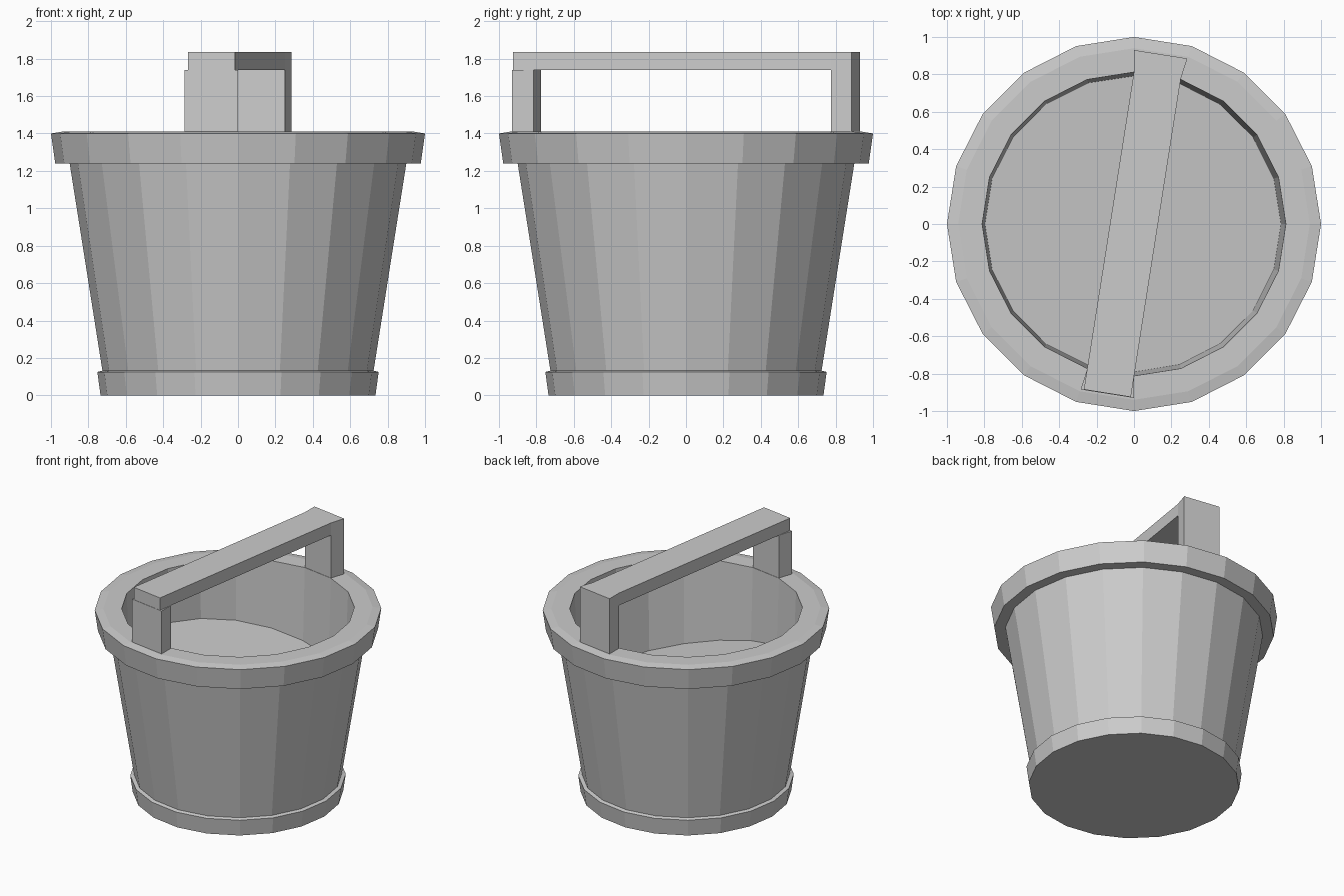
import bpy, bmesh
from math import cos, sin, tau

if "Cube" in bpy.data.objects:
    bpy.data.objects.remove(bpy.data.objects["Cube"])

SIDES = 20


def finish(name, bm):
    bmesh.ops.recalc_face_normals(bm, faces=bm.faces)
    mesh = bpy.data.meshes.new(name)
    bm.to_mesh(mesh)
    bm.free()
    obj = bpy.data.objects.new(name, mesh)
    bpy.context.collection.objects.link(obj)
    return obj


def lathe(name, profile):
    """Faceted solid from (radius, z) rings, capped at both ends."""
    bm = bmesh.new()
    rings = [[bm.verts.new((r * cos(tau * i / SIDES), r * sin(tau * i / SIDES), z))
              for i in range(SIDES)] for r, z in profile]
    for a, b in zip(rings, rings[1:]):
        for i in range(SIDES):
            j = (i + 1) % SIDES
            bm.faces.new((a[i], a[j], b[j], b[i]))
    bm.faces.new(rings[0])
    bm.faces.new(rings[-1])
    return finish(name, bm)


def prism(name, outline, z0, z1):
    """Vertical extrusion of a plan outline."""
    bm = bmesh.new()
    low = [bm.verts.new((x, y, z0)) for x, y in outline]
    high = [bm.verts.new((x, y, z1)) for x, y in outline]
    bm.faces.new(low)
    bm.faces.new(high)
    for i in range(len(low)):
        j = (i + 1) % len(low)
        bm.faces.new((low[i], low[j], high[j], high[i]))
    return finish(name, bm)


# Bucket: foot band, tapered wall, rim band, inner wall and hidden floor
lathe("bucket", [(0.735, 0), (0.752, 0.125), (0.725, 0.132), (0.90, 1.24),
                 (0.977, 1.24), (1.0, 1.40), (0.94, 1.41), (0.812, 1.41),
                 (0.785, 0.68)])

# Contents: a slightly tilted flat surface filling the bucket
bm = bmesh.new()
bm.faces.new([bm.verts.new((0.80 * cos(tau * i / SIDES), 0.80 * sin(tau * i / SIDES),
                            0.855 - 0.19 * 0.80 * cos(tau * i / SIDES)))
              for i in range(SIDES)])
finish("contents", bm)

# Handle posts: opposite pieces of the rim raised upward
post = [(0, 0.93), (0, 0.815), (0.25, 0.775), (0.285, 0.885)]
prism("handle_post_back", post, 1.405, 1.74)
prism("handle_post_front", [(-x, -y) for x, y in post], 1.405, 1.74)

# Handle bar: spans diagonally between the posts
prism("handle_bar", [(0, 0.93), (0, 0.815), (-0.268, -0.885), (-0.017, -0.925),
                     (0.25, 0.775), (0.285, 0.885)], 1.74, 1.835)
